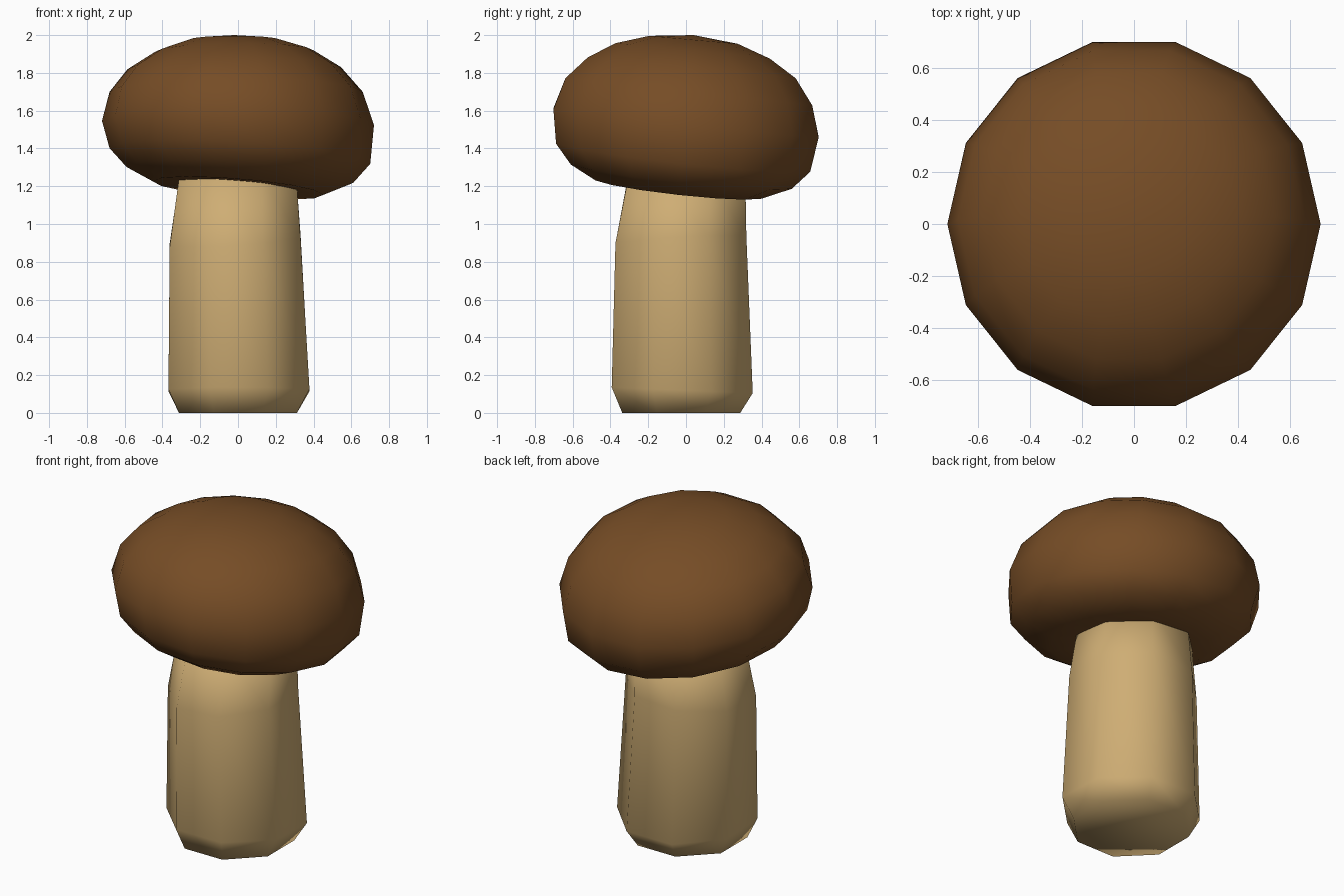
import bpy, bmesh, math

if "Cube" in bpy.data.objects:
    bpy.data.objects.remove(bpy.data.objects["Cube"])


def material(name, rgb):
    m = bpy.data.materials.new(name)
    m.diffuse_color = (*rgb, 1)
    m.use_nodes = True
    m.node_tree.nodes["Principled BSDF"].inputs["Base Color"].default_value = m.diffuse_color
    return m


def lathe(name, rings, sides, phase, mat, pole=None):
    """Loft rings of (radius, x, y, z, slope_x, slope_y), listed top to bottom."""
    bm = bmesh.new()
    loops = []
    for r, cx, cy, z, sx, sy in rings:
        loop = []
        for i in range(sides):
            a = phase + math.tau * i / sides
            dx, dy = r * math.cos(a), r * math.sin(a)
            loop.append(bm.verts.new((cx + dx, cy + dy, max(0, z + sx * dx + sy * dy))))
        loops.append(loop)
    for up, low in zip(loops, loops[1:]):
        for i in range(sides):
            j = (i + 1) % sides
            bm.faces.new((up[i], low[i], low[j], up[j]))
    if pole:
        tip = bm.verts.new(pole)
        for i in range(sides):
            bm.faces.new((tip, loops[0][i], loops[0][(i + 1) % sides]))
    else:
        bm.faces.new(loops[0])
    bm.faces.new(loops[-1][::-1])
    bmesh.ops.recalc_face_normals(bm, faces=bm.faces)
    for f in bm.faces:
        f.smooth = True
    me = bpy.data.meshes.new(name)
    bm.to_mesh(me)
    bm.free()
    me.materials.append(mat)
    ob = bpy.data.objects.new(name, me)
    bpy.context.collection.objects.link(ob)
    return ob


brown = material("cap brown", (0.18, 0.073, 0.019))
cream = material("stem cream", (0.62, 0.42, 0.175))

# Cap: rounded, leaning down towards the back right
cap_rings = [
    (0.24, -0.02, 0.04, 1.975, 0.00, -0.09),
    (0.42, -0.02, 0.035, 1.915, 0.01, -0.10),
    (0.565, -0.02, 0.03, 1.825, 0.01, -0.10),
    (0.67, -0.01, 0.015, 1.70, 0.00, -0.11),
    (0.72, 0.00, 0.00, 1.535, -0.015, -0.107),
    (0.69, 0.01, -0.015, 1.36, -0.06, -0.11),
    (0.60, 0.01, -0.025, 1.26, -0.07, -0.11),
    (0.45, 0.00, -0.04, 1.19, -0.08, -0.11),
    (0.28, 0.00, -0.04, 1.20, -0.08, -0.11),
]
lathe("cap", cap_rings, 14, 0, brown, pole=(-0.02, 0.04, 2.0))

# Stem: eight sided, slightly tapered, chamfered at the foot
stem_rings = [
    (0.335, 0.00, 0.005, 1.24, -0.05, -0.06),
    (0.375, -0.015, -0.027, 0.91, 0.06, 0.06),
    (0.404, 0.005, -0.02, 0.12, 0, -0.04),
    (0.338, 0.00, -0.025, 0.0, 0, 0),
]
lathe("stem", stem_rings, 8, math.pi / 8, cream)
